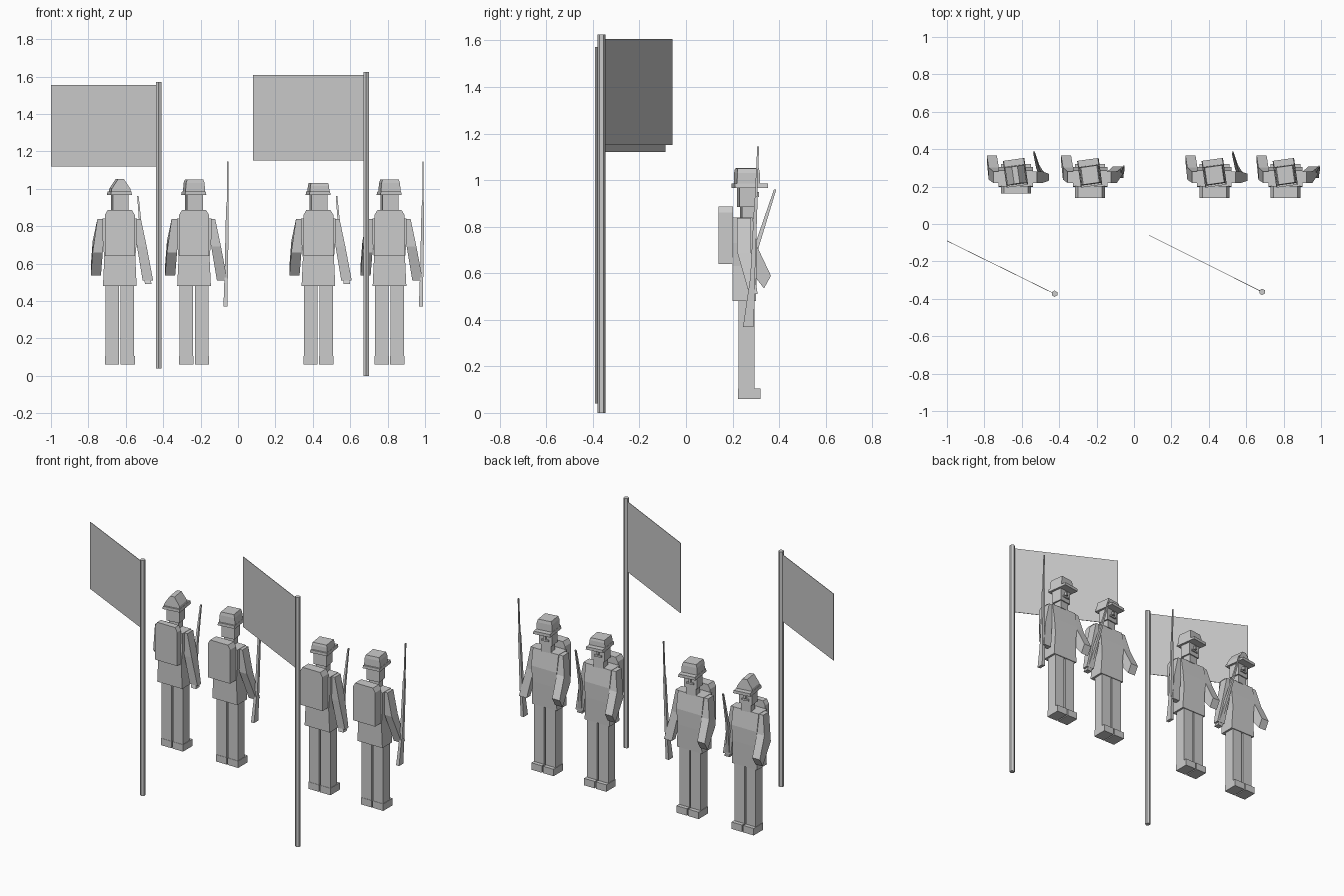
import bpy, bmesh, math
from mathutils import Matrix, Vector


def loft(name, rings, at=(0, 0, 0), yaw=0, pivot=(0, 0, 0)):
    """Skin rectangular rings (cx, cy, cz, half_x, half_y, tilt)."""
    bm = bmesh.new()
    loops = []
    for cx, cy, cz, hx, hy, *t in rings:
        tilt = t[0] if t else 0
        loops.append([bm.verts.new((cx + sx * hx, cy + sy * hy, cz + sy * tilt))
                      for sx, sy in ((-1, -1), (1, -1), (1, 1), (-1, 1))])
    for a, b in zip(loops, loops[1:]):
        for i in range(4):
            j = (i + 1) % 4
            bm.faces.new((a[i], a[j], b[j], b[i]))
    bm.faces.new(loops[0][::-1])
    bm.faces.new(loops[-1])
    bmesh.ops.recalc_face_normals(bm, faces=bm.faces)
    if yaw:
        bmesh.ops.rotate(bm, verts=bm.verts, cent=pivot,
                         matrix=Matrix.Rotation(math.radians(yaw), 3, 'Z'))
    me = bpy.data.meshes.new(name)
    bm.to_mesh(me)
    bm.free()
    ob = bpy.data.objects.new(name, me)
    bpy.context.collection.objects.link(ob)
    ob.location = at
    return ob


def box(name, x0, x1, y0, y1, z0, z1, **kw):
    cx, cy, hx, hy = (x0 + x1) / 2, (y0 + y1) / 2, (x1 - x0) / 2, (y1 - y0) / 2
    return loft(name, [(cx, cy, z0, hx, hy), (cx, cy, z1, hx, hy)], **kw)


def flag(pole, z0, z1, corner, fz0, fz1):
    # hexagonal pole
    bpy.ops.mesh.primitive_cylinder_add(vertices=6, radius=0.017, depth=z1 - z0,
                                        location=(*pole, (z0 + z1) / 2))
    bpy.context.object.name = "flag_pole"
    # thin cloth panel
    a, b = Vector(pole), Vector(corner)
    d, mid = b - a, (a + b) / 2
    cloth = box("flag_cloth", -d.length / 2, d.length / 2, -0.0015, 0.0015, fz0, fz1)
    cloth.location = (mid.x, mid.y, 0)
    cloth.rotation_euler.z = math.atan2(d.y, d.x)


def soldier(x, hat, bayonet, pack_back):
    at = (x, 0, 0)
    # legs and boots
    for s in (-1, 1):
        box("leg", s * 0.041 - 0.036, s * 0.041 + 0.036, 0.225, 0.295, 0.10, 0.49, at=at)
        box("boot", s * 0.042 - 0.038, s * 0.042 + 0.038, 0.223, 0.32, 0.06, 0.105, at=at)
    # coat
    loft("coat", [(0, 0.25, 0.48, 0.09, 0.05), (0, 0.252, 0.63, 0.083, 0.052),
                  (0, 0.252, 0.73, 0.092, 0.053), (0, 0.243, 0.84, 0.092, 0.043)], at=at)
    # backpack with sloped top
    pc, ph = (pack_back + 0.202) / 2, (0.202 - pack_back) / 2
    loft("backpack", [(0, pc, 0.64, 0.08, ph), (0, pc, 0.86, 0.08, ph),
                      (0, pc, 0.887, 0.064, ph)], at=at)
    # swinging arm bent forward
    loft("left_arm", [(-0.098, 0.25, 0.838, 0.022, 0.03), (-0.118, 0.27, 0.69, 0.027, 0.033, 0.03),
                      (-0.128, 0.35, 0.562, 0.027, 0.015, 0.027)], at=at)
    # weapon arm
    hy = 0.29 if bayonet else 0.25
    loft("right_arm", [(0.09, 0.25, 0.838, 0.023, 0.03), (0.118, 0.25, 0.69, 0.026, 0.03),
                       (0.15, hy, 0.51, 0.028, 0.018)], at=at)
    # rifle, long upright with bayonet or short and leaning
    if bayonet:
        rings = [(0.168, 0.267, 0.37, 0.011, 0.022), (0.170, 0.278, 0.48, 0.009, 0.017),
                 (0.173, 0.286, 0.58, 0.009, 0.010), (0.178, 0.30, 0.90, 0.007, 0.007),
                 (0.179, 0.301, 0.93, 0.004, 0.005), (0.18, 0.31, 1.145, 0.003, 0.004)]
    else:
        rings = [(0.152, 0.245, 0.49, 0.018, 0.018), (0.136, 0.27, 0.60, 0.009, 0.014),
                 (0.118, 0.305, 0.72, 0.008, 0.010), (0.097, 0.383, 0.96, 0.004, 0.005)]
    loft("rifle", rings, at=at)
    # neck, head and face, turned slightly
    turn = dict(at=at, yaw=8, pivot=(0, 0.262, 0))
    box("neck", -0.033, 0.033, 0.236, 0.29, 0.835, 0.89, **turn)
    box("head", -0.043, 0.043, 0.224, 0.297, 0.885, 0.968, **turn)
    box("nose", -0.008, 0.008, 0.295, 0.312, 0.928, 0.95, **turn)
    box("moustache", -0.024, 0.024, 0.295, 0.305, 0.912, 0.923, **turn)
    # hat brim and crown
    loft("hat_brim", [(0, 0.274, 0.966, 0.058, 0.072), (0, 0.274, 0.985, 0.054, 0.072)], **turn)
    top, mid, half = hat
    loft("hat_crown", [(0, 0.262, 0.98, 0.053, 0.05), (0, 0.262, mid, 0.050, 0.049),
                       (0, 0.262, top, half, 0.046)], **turn)


flag((-0.425, -0.373), 0.04, 1.572, (-1.0, -0.09), 1.12, 1.555)
flag((0.685, -0.363), 0.0, 1.625, (0.08, -0.06), 1.15, 1.607)

# four soldiers: x, (hat top, hat shoulder, half top width), bayonet, pack depth
for x, hat, bayonet, pack in ((-0.632, (1.053, 1.0, 0.015), False, 0.163),
                              (-0.235, (1.05, 1.03, 0.043), True, 0.14),
                              (0.43, (1.03, 1.015, 0.046), False, 0.14),
                              (0.81, (1.05, 1.03, 0.043), True, 0.14)):
    soldier(x, hat, bayonet, pack)
